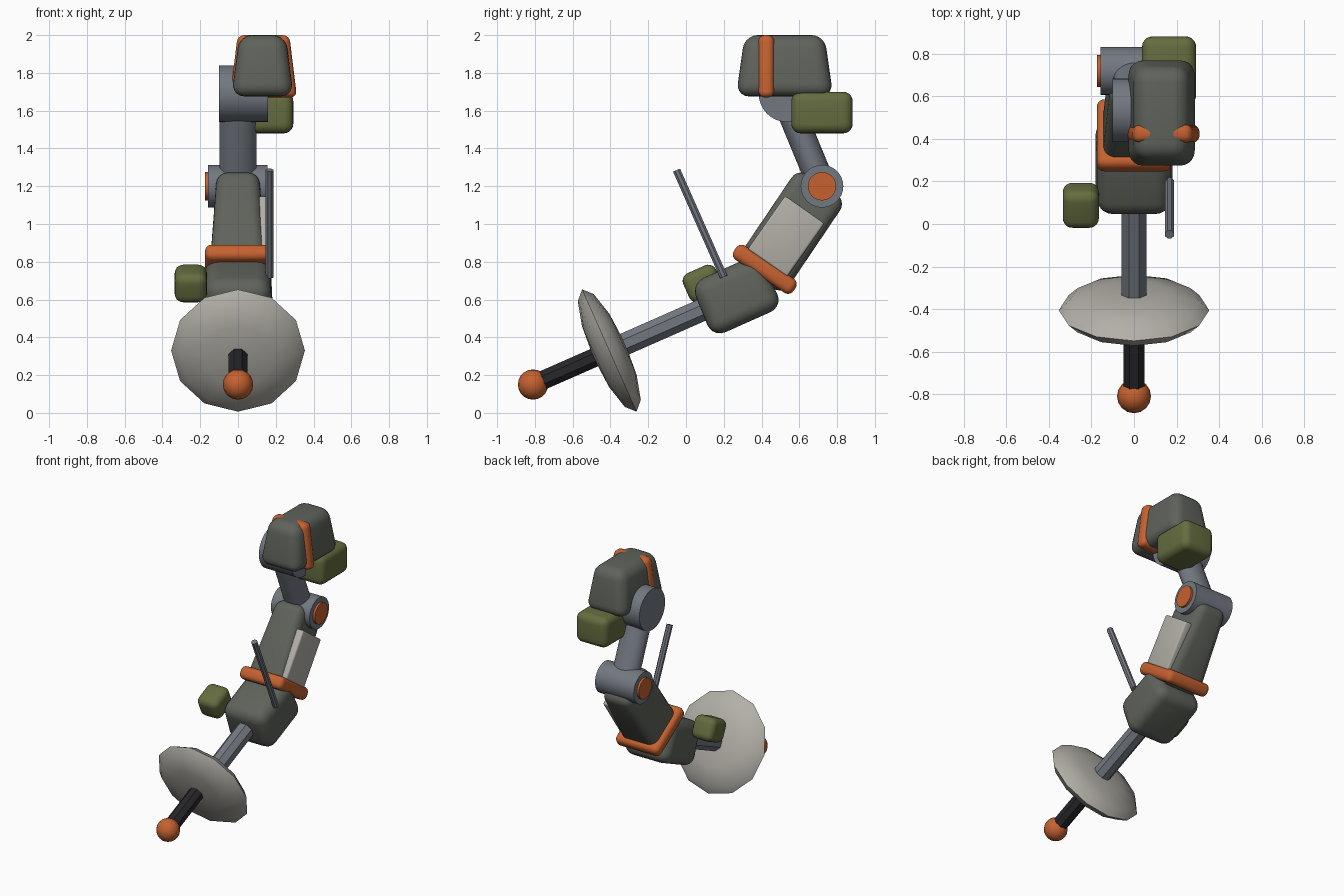
import bpy, bmesh, math
from mathutils import Matrix, Vector

if "Cube" in bpy.data.objects:
    bpy.data.objects.remove(bpy.data.objects["Cube"])

COLORS = {
    "hull": (0.115, 0.125, 0.105, 1), "steel": (0.17, 0.19, 0.22, 1),
    "orange": (0.56, 0.12, 0.03, 1), "olive": (0.13, 0.15, 0.05, 1),
    "bone": (0.45, 0.43, 0.39, 1), "dark": (0.02, 0.02, 0.024, 1),
}
MATS = {}
for key, col in COLORS.items():
    MATS[key] = bpy.data.materials.new(key)
    MATS[key].diffuse_color = col


def finish(bm, name, loc, rot, mat, smooth=True, angle=35):
    me = bpy.data.meshes.new(name)
    bmesh.ops.recalc_face_normals(bm, faces=bm.faces)
    bm.to_mesh(me)
    bm.free()
    ob = bpy.data.objects.new(name, me)
    bpy.context.collection.objects.link(ob)
    ob.location = loc
    ob.rotation_euler = [math.radians(a) for a in rot]
    me.materials.append(MATS[mat])
    if smooth:
        bpy.ops.object.select_all(action='DESELECT')
        ob.select_set(True)
        bpy.context.view_layer.objects.active = ob
        bpy.ops.object.shade_smooth_by_angle(angle=math.radians(angle))
    return ob


def rounded_box(name, loc, size, bevel, mat, tilt=0, taper=(1, 1), segments=5):
    bm = bmesh.new()
    bmesh.ops.create_cube(bm, size=1)
    for v in bm.verts:
        if v.co.z > 0:
            v.co.x *= taper[0]
            v.co.y *= taper[1]
        v.co = Vector(c * s for c, s in zip(v.co, size))
    bmesh.ops.bevel(bm, geom=bm.edges[:], offset=bevel, segments=segments,
                    profile=0.5, affect='EDGES', clamp_overlap=True)
    return finish(bm, name, loc, (tilt, 0, 0), mat)


def rod(name, a, b, rx, ry, sides, mat, smooth=False):
    # rod between two (y, z) points, given as (x, y, z) with equal x
    a, b = Vector(a), Vector(b)
    d = b - a
    bm = bmesh.new()
    bmesh.ops.create_cone(bm, cap_ends=True, segments=sides, radius1=1,
                          radius2=1, depth=d.length,
                          matrix=Matrix.Rotation(math.pi / sides, 4, 'Z'))
    bmesh.ops.scale(bm, vec=(rx, ry, 1), verts=bm.verts)
    tilt = math.degrees(math.atan2(-d.y, d.z))
    return finish(bm, name, (a + b) / 2, (tilt, 0, 0), mat, smooth)


def hub(name, x0, x1, y, z, r, mat):
    # round joint lying along x
    bm = bmesh.new()
    bmesh.ops.create_cone(bm, cap_ends=True, segments=32, radius1=r,
                          radius2=r, depth=x1 - x0)
    return finish(bm, name, ((x0 + x1) / 2, y, z), (0, 90, 0), mat)


def ball(name, loc, scale, segs, rings, mat, tilt=0, angle=60):
    bm = bmesh.new()
    bmesh.ops.create_uvsphere(bm, u_segments=segs, v_segments=rings, radius=1)
    bmesh.ops.scale(bm, vec=scale, verts=bm.verts)
    return finish(bm, name, loc, (tilt, 0, 0), mat, True, angle)


# Foot: ball tip, dark handle, dish and shaft along one tilted line
ball("tip_ball", (0, -0.81, 0.15), (0.08, 0.08, 0.08), 16, 10, "orange")
rod("handle", (0, -0.81, 0.15), (0, -0.40, 0.33), 0.054, 0.054, 8, "dark")
rod("shaft", (0, -0.42, 0.322), (0, 0.20, 0.595), 0.064, 0.064, 8, "steel")
ball("dish", (0, -0.406, 0.33), (0.354, 0.354, 0.092), 12, 6, "bone", tilt=-66)

# Lower body, side pod and antenna
rounded_box("lower_body", (0, 0.265, 0.622), (0.37, 0.41, 0.31), 0.075, "hull",
            tilt=24, taper=(0.93, 0.95))
rounded_box("side_pod", (-0.25, 0.088, 0.685), (0.17, 0.19, 0.165), 0.045,
            "olive", tilt=24)
rod("antenna", (0.167, -0.05, 1.285), (0.167, 0.20, 0.72), 0.022, 0.022, 8, "steel")

# Torso, waist band and side panel
rounded_box("torso", (0, 0.553, 0.96), (0.30, 0.31, 0.60), 0.06, "hull",
            tilt=-34, taper=(0.75, 1))
rounded_box("waist_band", (0, 0.417, 0.76), (0.35, 0.38, 0.09), 0.035, "orange",
            tilt=-34)
rounded_box("side_panel", (0.135, 0.53, 0.935), (0.06, 0.255, 0.345), 0.012,
            "bone", tilt=-35, segments=3)

# Elbow with orange caps, upper arm, shoulder
hub("elbow", -0.158, 0.156, 0.72, 1.20, 0.113, "steel")
hub("elbow_caps", -0.174, 0.172, 0.72, 1.20, 0.075, "orange")
rod("upper_arm", (0, 0.72, 1.20), (0, 0.53, 1.66), 0.098, 0.075, 32, "steel", True)
hub("shoulder", -0.10, 0.16, 0.535, 1.69, 0.15, "steel")

# Head with band and the pod beneath
rounded_box("head", (0.13, 0.522, 1.838), (0.33, 0.515, 0.325), 0.07, "hull",
            taper=(0.74, 0.82))
rounded_box("head_band", (0.135, 0.425, 1.835), (0.355, 0.085, 0.33), 0.035,
            "orange", taper=(0.77, 1))
rounded_box("head_pod", (0.165, 0.72, 1.59), (0.255, 0.325, 0.22), 0.05, "olive")

for m in bpy.data.materials:
    if m.users and not m.is_grease_pencil:
        m.use_nodes = True
        m.node_tree.nodes["Principled BSDF"].inputs["Base Color"].default_value = m.diffuse_color
